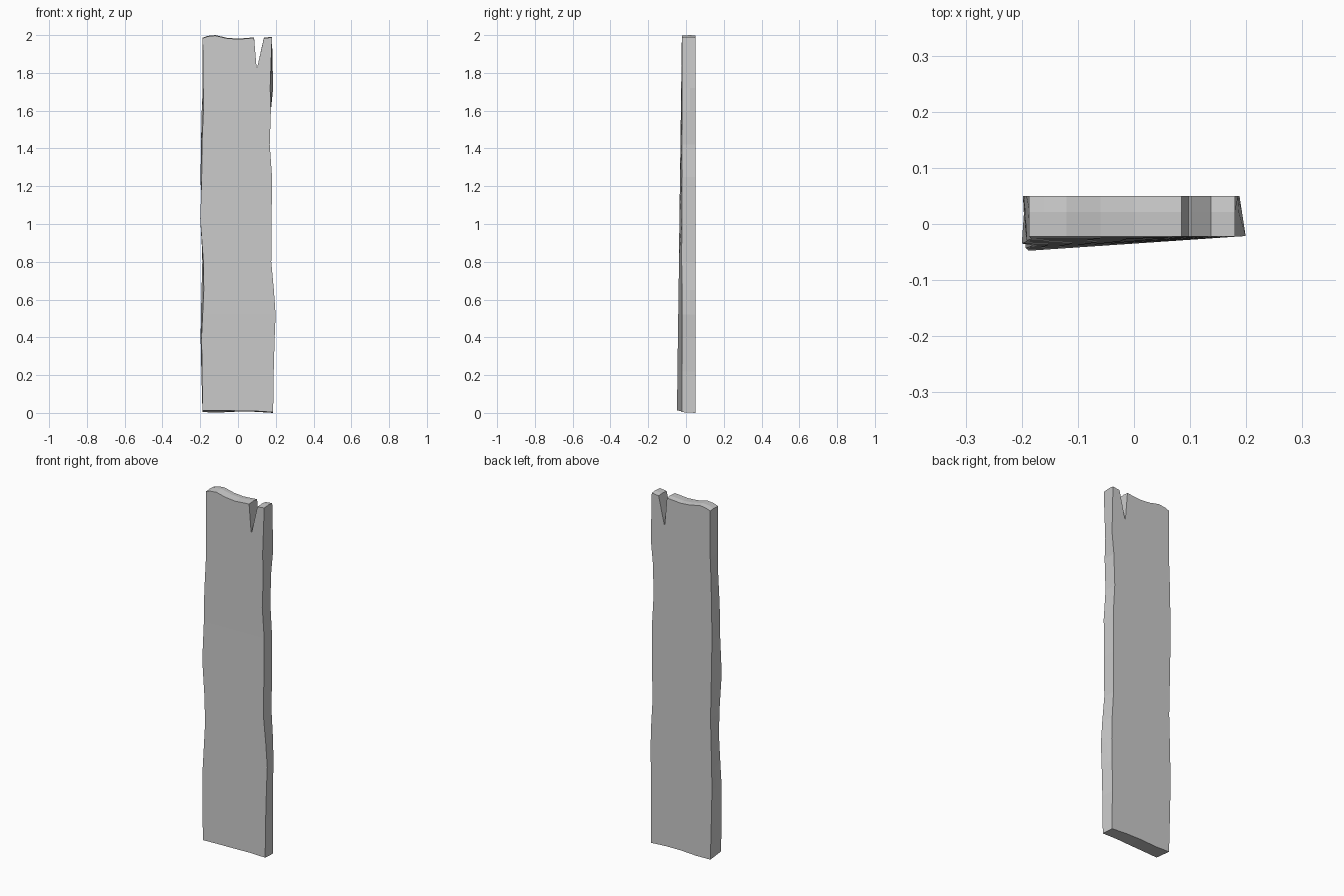
import bpy, bmesh

# Edge rows, bottom to top: z, left x (front, back), right x (front, back)
ROWS = [
    (0.22, -0.190, -0.194, 0.189, 0.184),
    (0.40, -0.193, -0.198, 0.194, 0.185),
    (0.52, -0.187, -0.196, 0.199, 0.188),
    (0.65, -0.181, -0.193, 0.190, 0.185),
    (0.80, -0.183, -0.189, 0.176, 0.176),
    (1.03, -0.200, -0.194, 0.178, 0.178),
    (1.25, -0.192, -0.198, 0.180, 0.178),
    (1.42, -0.191, -0.196, 0.168, 0.168),
    (1.60, -0.183, -0.192, 0.174, 0.174),
    (1.72, -0.184, -0.187, 0.170, 0.186),
]
# Bottom edge, left to right: x, z front, z back
BOTTOM = [(-0.188, 0.014, 0.004), (-0.10, 0.013, 0.002),
          (0.0, 0.011, 0.007), (0.09, 0.010, 0.006), (0.186, 0.004, 0.0)]
# Top edge with the split, right to left: x, z
TOP = [(0.180, 1.988), (0.137, 1.983), (0.102, 1.830), (0.098, 1.830),
       (0.085, 1.985), (0.0, 1.978), (-0.06, 1.983), (-0.12, 1.997),
       (-0.16, 1.993), (-0.187, 1.983)]


def front_y(x, z):
    # Front face is thicker toward the lower left corner
    return -0.022 - 0.026 * (1 - z / 2) * (0.19 - x) / 0.38


bm = bmesh.new()
rings = []
for t, bulge in ((0, 0), (0.6, 0.004), (1, 0)):
    pts = [(x, zf + (zb - zf) * t) for x, zf, zb in BOTTOM]
    pts += [(rf + (rb - rf) * t, z) for z, lf, lb, rf, rb in ROWS]
    pts += [(x, z + (bulge * 0.75 if i not in (2, 3) else 0)) for i, (x, z) in enumerate(TOP)]
    pts += [(lf + (lb - lf) * t, z) for z, lf, lb, rf, rb in reversed(ROWS)]
    rings.append([bm.verts.new((x, front_y(x, z) * (1 - t) + 0.05 * t, z))
                  for x, z in pts])

# Rim around the board
n = len(rings[0])
for a, b in zip(rings, rings[1:]):
    for i in range(n):
        j = (i + 1) % n
        bm.faces.new((a[i], b[i], b[j], a[j]))

# Front and back, laid in strips between the two long edges
nb, nr = len(BOTTOM), len(ROWS)
for ring in (rings[0], rings[-1]):
    right = ring[nb:nb + nr]
    left = ring[:-nr - 1:-1]
    bm.faces.new(ring[:nb] + [right[0], left[0]])
    for i in range(nr - 1):
        bm.faces.new((left[i], right[i], right[i + 1], left[i + 1]))
    bm.faces.new(ring[nb + nr - 1:n - nr + 1])

bmesh.ops.recalc_face_normals(bm, faces=bm.faces)
mesh = bpy.data.meshes.new("plank")
bm.to_mesh(mesh)
bm.free()
plank = bpy.data.objects.new("plank", mesh)
bpy.context.collection.objects.link(plank)
